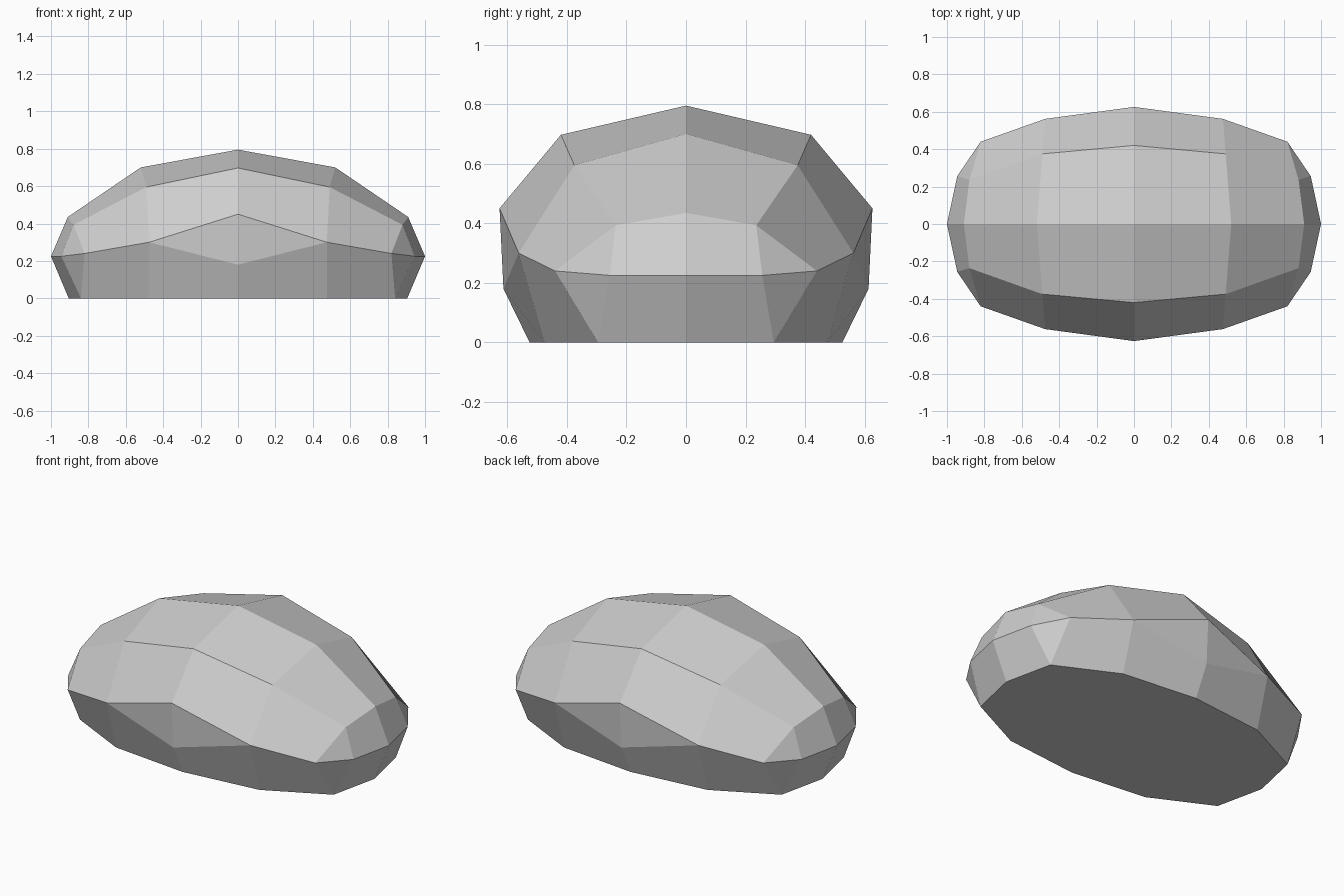
import bpy
import bmesh

default = bpy.data.objects.get("Cube")
if default:
    bpy.data.objects.remove(default, do_unlink=True)

# Stone colour
stone = bpy.data.materials.new("stone_grey")
stone.use_nodes = True
colour = (0.62, 0.62, 0.62, 1)
stone.diffuse_color = colour
shader = next(n for n in stone.node_tree.nodes if n.type == "BSDF_PRINCIPLED")
shader.inputs["Base Color"].default_value = colour
shader.inputs["Roughness"].default_value = 0.9

# One quarter of the boulder: cross-sections from ridge to base
middle = [(0, 0, 0.795), (0, 0.42, 0.697), (0, 0.626, 0.45), (0, 0.613, 0.18), (0, 0.525, 0)]
shoulder = [(0.52, 0, 0.70), (0.49, 0.375, 0.595), (0.475, 0.562, 0.30), (0.475, 0.475, 0)]
end = [(0.91, 0, 0.435), (0.88, 0.236, 0.393), (0.82, 0.44, 0.24), (0.84, 0.295, 0)]
tip = [(1, 0, 0.225), (0.945, 0.256, 0.225), (0.905, 0, 0)]

bm = bmesh.new()
m, s, e, t = [[bm.verts.new(p) for p in row] for row in (middle, shoulder, end, tip)]
centre = bm.verts.new((0, 0, 0))


def strip(a, b):
    """Join two rows of points with four-sided facets."""
    for i in range(len(a) - 1):
        bm.faces.new((a[i], a[i + 1], b[i + 1], b[i]))


strip(m[:3], s[:3])                      # crown
bm.faces.new((m[2], m[3], s[2]))         # side diamond
strip(m[3:], s[2:])                      # lower side
strip(s, e)                              # sloping flank
strip(e[:2], t[:2])                      # rounded end
bm.faces.new((e[1], e[2], t[1]))         # corner facets
bm.faces.new((e[2], e[3], t[1]))
bm.faces.new((t[0], t[1], e[3], t[2]))   # lower end
bm.faces.new((centre, m[4], s[3], e[3], t[2]))  # flat underside

# Mirror the quarter to both sides
for axis in "XY":
    bmesh.ops.mirror(bm, geom=bm.verts[:] + bm.edges[:] + bm.faces[:],
                     axis=axis, merge_dist=0.001)
bmesh.ops.remove_doubles(bm, verts=bm.verts[:], dist=0.001)
bmesh.ops.recalc_face_normals(bm, faces=bm.faces[:])

mesh = bpy.data.meshes.new("boulder")
bm.to_mesh(mesh)
bm.free()
mesh.materials.append(stone)
boulder = bpy.data.objects.new("boulder", mesh)
bpy.context.collection.objects.link(boulder)
